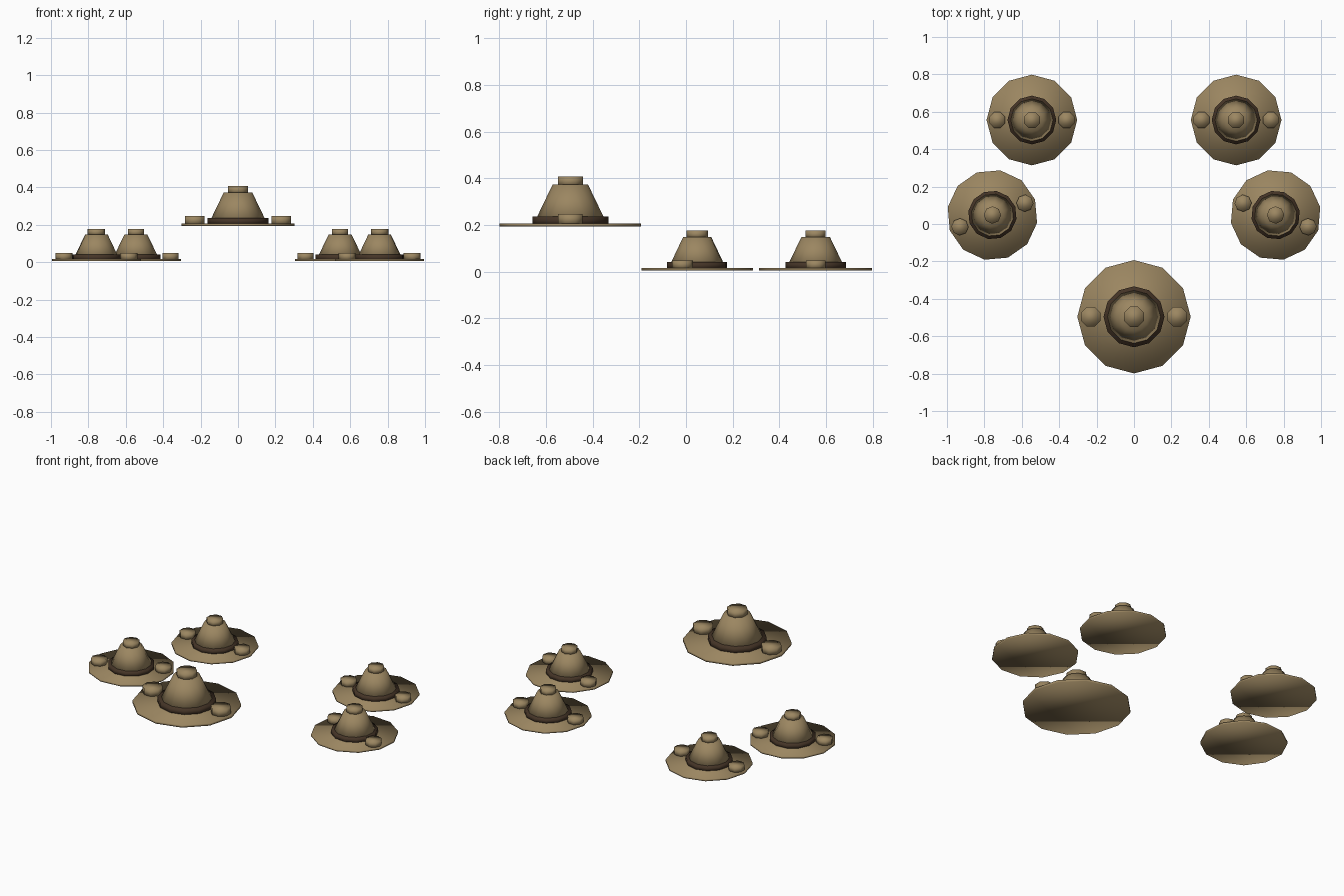
import bpy, bmesh, math
from mathutils import Matrix, Vector

if "Cube" in bpy.data.objects:
    bpy.data.objects.remove(bpy.data.objects["Cube"])


def material(name, rgb):
    m = bpy.data.materials.new(name)
    m.diffuse_color = (*rgb, 1)
    m.use_nodes = True
    m.node_tree.nodes["Principled BSDF"].inputs["Base Color"].default_value = m.diffuse_color
    return m


TAN = material("tan_felt", (0.33, 0.24, 0.12))
DARK = material("dark_band", (0.06, 0.035, 0.02))


def frustum_mesh(name, r1, r2, z1, z2, sides, mat, turn=0.0, x_positions=(0,)):
    """Smooth-shaded low-poly frustums running from z1 to z2."""
    bm = bmesh.new()
    for x in x_positions:
        bmesh.ops.create_cone(
            bm, cap_ends=True, segments=sides, radius1=r1, radius2=r2, depth=z2 - z1,
            matrix=Matrix.Translation((x, 0, (z1 + z2) / 2)) @ Matrix.Rotation(turn, 4, 'Z'))
    for f in bm.faces:
        f.smooth = True
    me = bpy.data.meshes.new(name)
    bm.to_mesh(me)
    bm.free()
    me.materials.append(mat)
    return me


# Parts of one full-size hat, heights measured from the middle of the brim
EIGHTH = math.pi / 8
PARTS = [
    frustum_mesh("brim", 0.303, 0.303, -0.007, 0.007, 12, TAN),
    frustum_mesh("band", 0.163, 0.163, 0.0, 0.037, 12, DARK),
    frustum_mesh("crown", 0.158, 0.076, 0.003, 0.173, 12, TAN),
    frustum_mesh("top_button", 0.058, 0.058, 0.165, 0.208, 8, TAN, EIGHTH),
    frustum_mesh("brim_buttons", 0.057, 0.057, 0.0, 0.047, 8, TAN, EIGHTH, (-0.231, 0.231)),
]


def hat(label, x, y, z, scale, degrees=0):
    for me in PARTS:
        ob = bpy.data.objects.new(label + "_" + me.name, me)
        ob.location = (x, y, z)
        ob.scale = (scale,) * 3
        ob.rotation_euler.z = math.radians(degrees)
        bpy.context.collection.objects.link(ob)


# Large raised hat in front, two mirrored pairs of small hats behind
hat("large_hat", 0, -0.496, 0.2, 1.0)
for side, s in (("left", -1), ("right", 1)):
    hat(side + "_rear_hat", s * 0.546, 0.556, 0.0105, 0.8)
    hat(side + "_middle_hat", s * 0.757, 0.048, 0.0105, 0.8, -20 * s)
